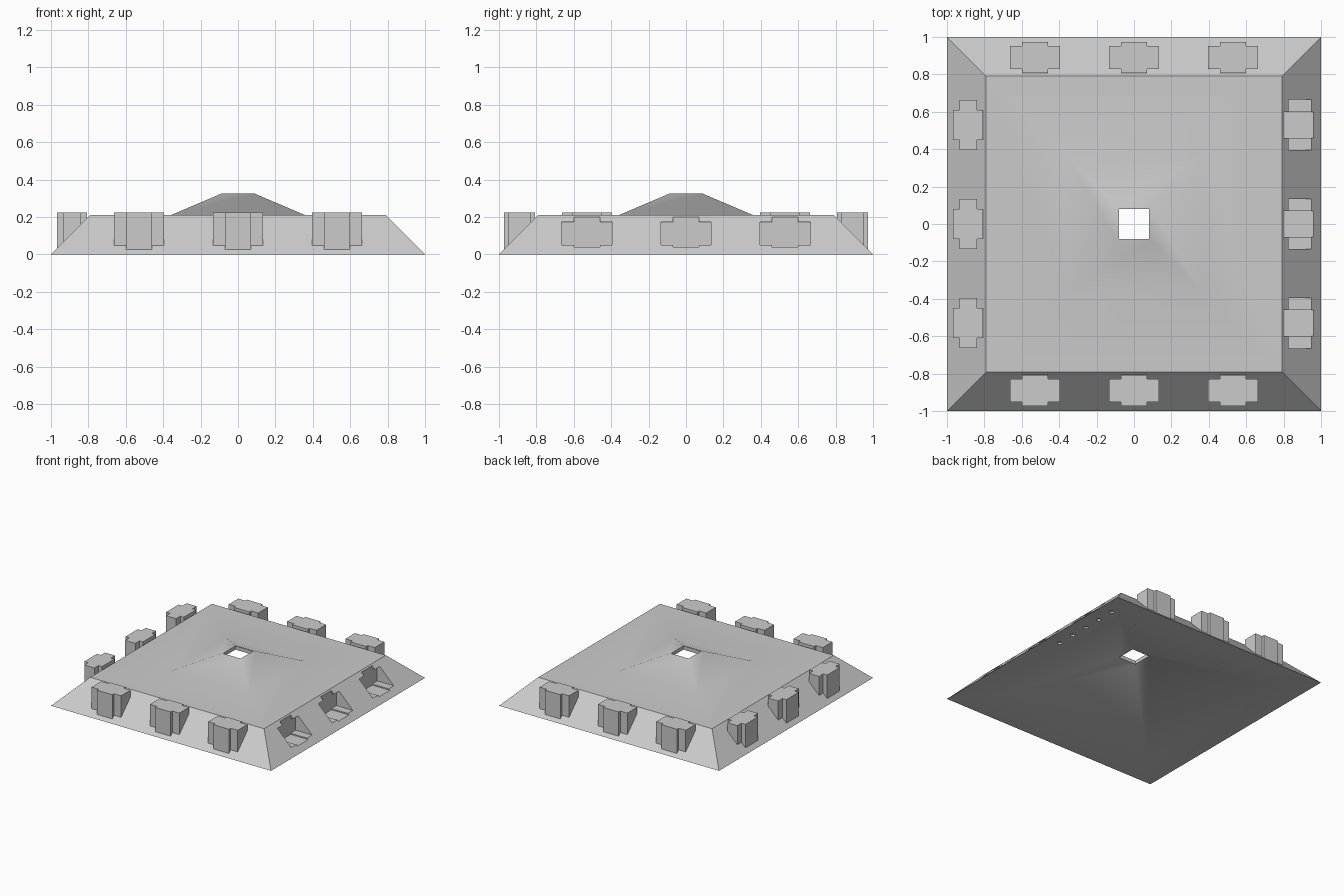
import bpy, bmesh, math
from mathutils import Vector

if "Cube" in bpy.data.objects:
    bpy.data.objects.remove(bpy.data.objects["Cube"])

grey = bpy.data.materials.new("light_grey")
grey.diffuse_color = (0.6, 0.6, 0.6, 1)
grey.use_nodes = True
grey.node_tree.nodes["Principled BSDF"].inputs["Base Color"].default_value = grey.diffuse_color


def add_object(name, bm):
    bmesh.ops.recalc_face_normals(bm, faces=bm.faces[:])
    me = bpy.data.meshes.new(name)
    bm.to_mesh(me)
    bm.free()
    ob = bpy.data.objects.new(name, me)
    bpy.context.collection.objects.link(ob)
    me.materials.append(grey)
    return ob


def cross(au, av0, av1, bu, bv0, bv1):
    """Outline of a plus: long bar half-length au, centre bar half-length bu."""
    return [(-au, av0), (-bu, av0), (-bu, bv0), (bu, bv0), (bu, av0), (au, av0),
            (au, av1), (bu, av1), (bu, bv1), (-bu, bv1), (-bu, av1), (-au, av1)]


def prism(bm, points, offset):
    """Extrude a closed outline along offset."""
    face = bm.faces.new([bm.verts.new(p) for p in points])
    geo = bmesh.ops.extrude_face_region(bm, geom=[face])["geom"]
    moved = [v for v in geo if isinstance(v, bmesh.types.BMVert)]
    bmesh.ops.translate(bm, verts=moved, vec=Vector(offset))


# Square base shell: bevelled rim, flat top, low peak with a square hole, hollow below
profile = [(1, 0), (0.79, 0.21), (0.36, 0.21), (0.09, 0.325),
           (0.08, 0.325), (0.08, 0.295), (0.77, 0)]
bm = bmesh.new()
rings = [[bm.verts.new((sx * h, sy * h, z))
          for sx, sy in ((-1, -1), (1, -1), (1, 1), (-1, 1))] for h, z in profile]
for i, ring in enumerate(rings):
    nxt = rings[(i + 1) % len(rings)]
    for j in range(4):
        k = (j + 1) % 4
        bm.faces.new((ring[j], ring[k], nxt[k], nxt[j]))
base = add_object("base", bm)

spots = (-0.53, 0, 0.53)

# Cross-shaped sockets cut into the right slope, plus small pits underneath
bm = bmesh.new()
for c in spots:
    outline = cross(0.135, 0.05, 0.175, 0.07, 0.04, 0.203)
    prism(bm, [(0.80, c + u, z) for u, z in outline], (0.3, 0, 0))
for i in range(5):
    y = 0.19 + 0.153 * i
    ring = [(0.89 + 0.018 * math.cos(a * math.pi / 6),
             y + 0.018 * math.sin(a * math.pi / 6), -0.02) for a in range(12)]
    prism(bm, ring, (0, 0, 0.035))
cutter = add_object("socket_cutter", bm)
cutter.hide_render = True
mod = base.modifiers.new("sockets", "BOOLEAN")
mod.operation = "DIFFERENCE"
mod.solver = "EXACT"
mod.object = cutter
bpy.context.view_layer.objects.active = base
base.select_set(True)
bpy.ops.object.modifier_apply(modifier=mod.name)
bpy.data.objects.remove(cutter)
bpy.ops.object.shade_smooth_by_angle(angle=math.radians(35))

# Cross-shaped upright blocks on the front, back and left slopes
wide = cross(0.134, 0.828, 0.952, 0.07, 0.806, 0.974)
slim = cross(0.134, 0.84, 0.932, 0.08, 0.808, 0.968)
sides = {"front": (wide, lambda u, v: (u, -v)),
         "back": (wide, lambda u, v: (u, v)),
         "left": (slim, lambda u, v: (-v, u))}
for side, (outline, place) in sides.items():
    bm = bmesh.new()
    for c in spots:
        prism(bm, [(*place(c + u, v), 0.01) for u, v in outline], (0, 0, 0.215))
    add_object(side + "_blocks", bm)
